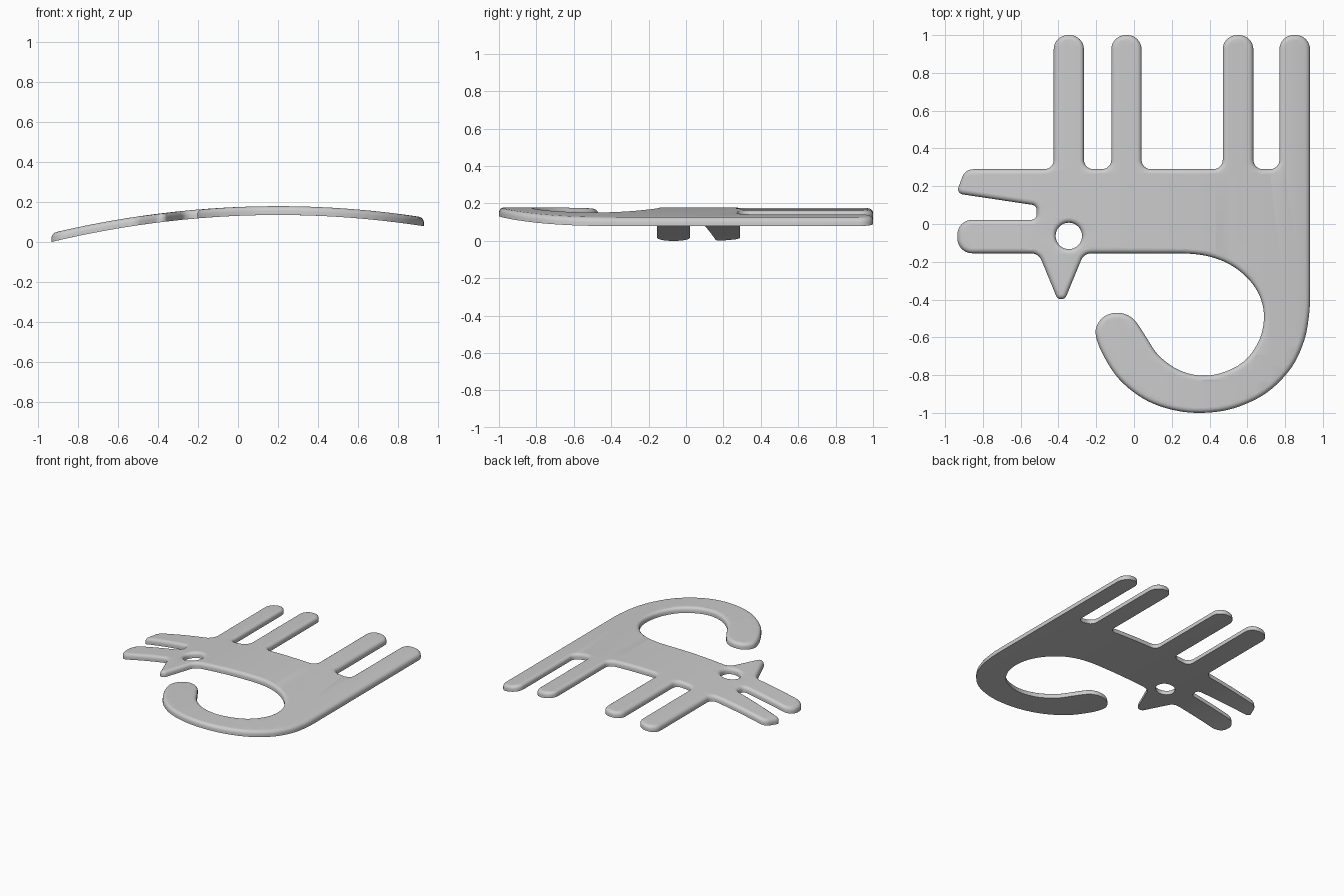
import bpy, bmesh
from math import pi, cos, sin, tan, ceil
from mathutils import Vector

if "Cube" in bpy.data.objects:
    bpy.data.objects.remove(bpy.data.objects["Cube"])

ROUND, WALL = 0.025, 0.019      # rounded upper rim, straight wall below it


def fillet(prev, cur, nxt, r):
    """Arc points that round one corner."""
    p = Vector(cur)
    a, b = (Vector(prev) - p).normalized(), (Vector(nxt) - p).normalized()
    ang = a.angle(b)
    start, end = p + a * r / tan(ang / 2), p + b * r / tan(ang / 2)
    centre = p + (a + b).normalized() * r / sin(ang / 2)
    u, w = start - centre, end - centre
    sweep = pi - ang
    n = max(4, ceil(sweep / 0.2))
    return [centre + (u * sin(sweep * (1 - i / n)) + w * sin(sweep * i / n)) / sin(sweep)
            for i in range(n + 1)]


def smooth_path(pts, n=5):
    """Catmull-Rom through the points, first and last only guide."""
    out = []
    v = [Vector(p) for p in pts]
    for p0, p1, p2, p3 in zip(v, v[1:], v[2:], v[3:]):
        for i in range(n):
            t = i / n
            out.append(0.5 * (2 * p1 + (p2 - p0) * t + (2 * p0 - 5 * p1 + 4 * p2 - p3) * t * t
                              + (3 * p1 - p0 - 3 * p2 + p3) * t ** 3))
    return out + [v[-2]]


# Body, legs, jaws and ear: corners (x, y, radius), from right side anticlockwise
corners = [(0.932, -0.37, 0)]
for left, right in [(0.77, 0.932), (0.47, 0.632), (-0.12, 0.04), (-0.425, -0.265)]:
    if right < 0.9:
        corners.append((right, 0.29, 0.05))
    corners += [(right, 1.0, 0.075), (left, 1.0, 0.075), (left, 0.29, 0.05)]
corners += [(-0.893, 0.29, 0.06), (-0.942, 0.162, 0.028),
            (-0.515, 0.098, 0.03), (-0.515, 0.022, 0.03),
            (-0.935, 0.022, 0.078), (-0.935, -0.155, 0.078),
            (-0.505, -0.155, 0.06), (-0.385, -0.447, 0.03), (-0.265, -0.155, 0.06),
            (0.25, -0.155, 0)]
outline = []
for i in range(1, len(corners) - 1):
    (px, py, _), (x, y, r), (nx, ny, _) = corners[i - 1:i + 2]
    outline += fillet((px, py), (x, y), (nx, ny), r)

# Belly arch and curled tail
outline += smooth_path([
    (0.12, -0.155), (0.25, -0.155), (0.38, -0.168), (0.5, -0.21), (0.6, -0.285), (0.665, -0.38),
    (0.688, -0.49), (0.665, -0.61), (0.59, -0.72), (0.48, -0.783), (0.36, -0.803),
    (0.235, -0.772), (0.13, -0.695), (0.065, -0.6), (0.01, -0.517), (-0.035, -0.482),
    (-0.09, -0.47), (-0.15, -0.485), (-0.193, -0.53), (-0.202, -0.59), (-0.165, -0.69),
    (-0.08, -0.82), (0.05, -0.925), (0.2, -0.983), (0.36, -1.0), (0.53, -0.975),
    (0.7, -0.895), (0.83, -0.765), (0.9, -0.62), (0.927, -0.48), (0.932, -0.37), (0.932, -0.25)])

# Eye hole
eye = [Vector((-0.345 + 0.07 * cos(2 * pi * i / 32), -0.063 + 0.07 * sin(2 * pi * i / 32)))
       for i in range(32)]

# Filled profile with a rounded rim
curve = bpy.data.curves.new("animal_profile", 'CURVE')
curve.dimensions = '2D'
curve.fill_mode = 'BOTH'
curve.extrude, curve.bevel_depth, curve.offset = WALL, ROUND, -ROUND
curve.bevel_resolution = 3
for pts in (outline, eye):
    s = curve.splines.new('POLY')
    s.points.add(len(pts) - 1)
    for sp, p in zip(s.points, pts):
        sp.co = (p.x, p.y, 0, 1)
    s.use_cyclic_u = True
tmp = bpy.data.objects.new("profile_helper", curve)
bpy.context.collection.objects.link(tmp)
deps = bpy.context.evaluated_depsgraph_get()
mesh = bpy.data.meshes.new_from_object(tmp.evaluated_get(deps))
bpy.data.objects.remove(tmp)

bm = bmesh.new()
bm.from_mesh(mesh)
bmesh.ops.remove_doubles(bm, verts=bm.verts, dist=1e-4)


def cut(co, no, clear=False):
    bmesh.ops.bisect_plane(bm, geom=bm.verts[:] + bm.edges[:] + bm.faces[:], dist=1e-5,
                           plane_co=co, plane_no=no, clear_inner=clear)


# Flat underside with a crisp edge
cut((0, 0, 0), (0, 0, 1), True)
rim = [e for e in bm.edges if e.is_boundary and all(abs(v.co.z) < 1e-4 for v in e.verts)]
bmesh.ops.triangle_fill(bm, edges=rim, use_beauty=True, normal=(0, 0, -1))

# Cut into strips and bow the plate along x
for i in range(1, 26):
    cut((-0.935 + i * 0.072, 0, 0), (1, 0, 0))
for v in bm.verts:
    v.co.z -= 0.105 * (v.co.x - 0.2) ** 2
low = min(v.co.z for v in bm.verts)
for v in bm.verts:
    v.co.z -= low
bmesh.ops.recalc_face_normals(bm, faces=bm.faces)
bm.to_mesh(mesh)
bm.free()

plate = bpy.data.objects.new("animal_plate", mesh)
mesh.name = "animal_plate"
bpy.context.collection.objects.link(plate)
bpy.context.view_layer.objects.active = plate
plate.select_set(True)
bpy.ops.object.shade_smooth_by_angle(angle=0.7)
